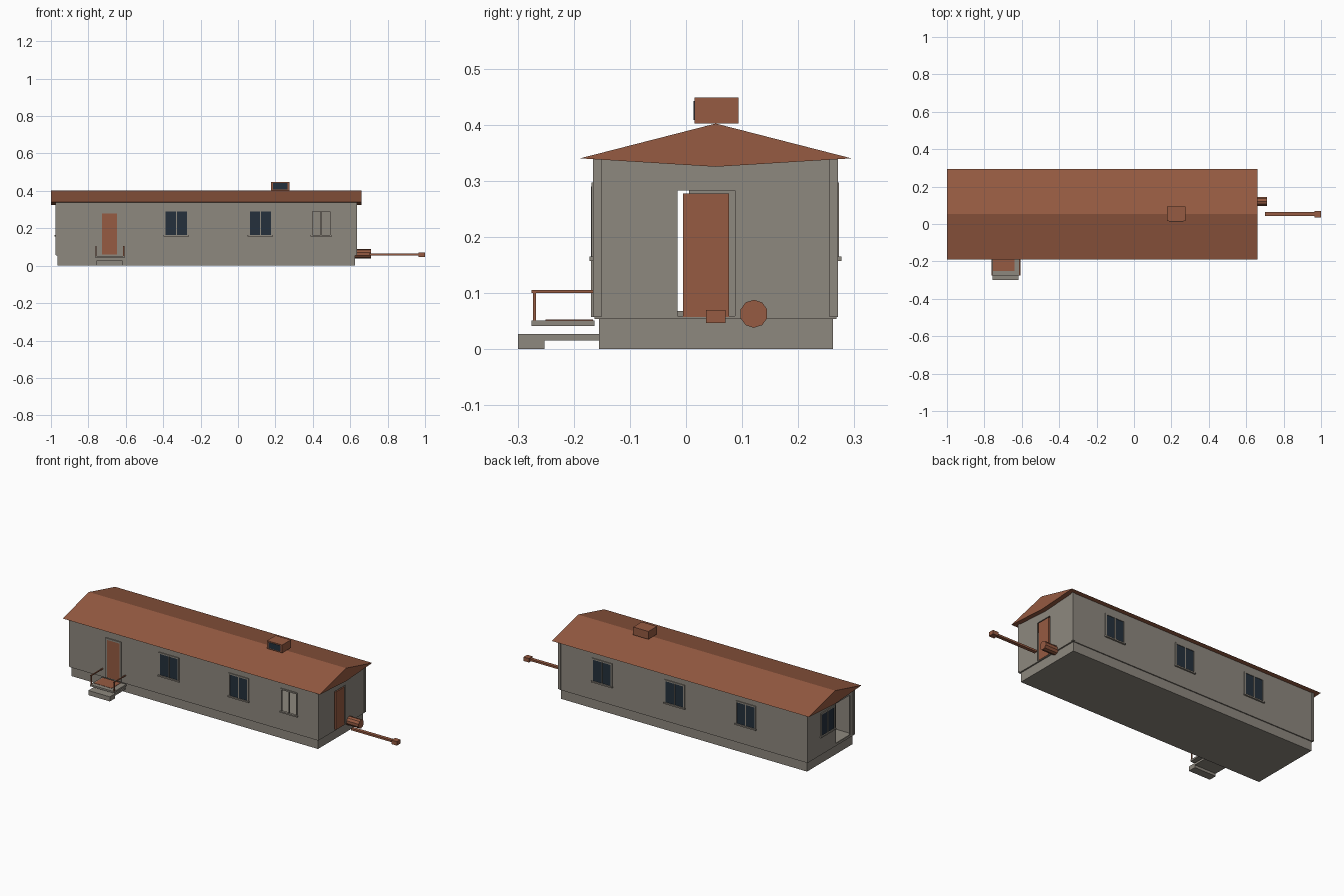
import bpy, bmesh, math
from mathutils import Vector

if "Cube" in bpy.data.objects:
    bpy.data.objects.remove(bpy.data.objects["Cube"])


def material(name, col):
    m = bpy.data.materials.new(name)
    m.diffuse_color = (*col, 1)
    m.use_nodes = True
    m.node_tree.nodes["Principled BSDF"].inputs["Base Color"].default_value = m.diffuse_color
    return m


GREY = material("warm_grey", (0.27, 0.246, 0.21))
RUST = material("rust_brown", (0.305, 0.104, 0.054))
GLASS = material("dark_glass", (0.018, 0.03, 0.045))


def finish(name, bm, mat):
    bmesh.ops.recalc_face_normals(bm, faces=bm.faces)
    me = bpy.data.meshes.new(name)
    bm.to_mesh(me)
    bm.free()
    me.materials.append(mat)
    ob = bpy.data.objects.new(name, me)
    bpy.context.collection.objects.link(ob)
    return ob


def box(name, x, y, z, mat=GREY):
    bm = bmesh.new()
    bmesh.ops.create_cube(bm, size=1)
    for v in bm.verts:
        v.co = Vector([(r[0] + r[1]) / 2 + c * (r[1] - r[0])
                       for r, c in zip((x, y, z), v.co)])
    return finish(name, bm, mat)


# Outer wall planes: axis of the outward normal, direction, position
SIDES = {"front": (1, -1, -0.163), "back": (1, 1, 0.268),
         "left": (0, -1, -0.972), "right": (0, 1, 0.633)}
X0, X1, Y0, Y1 = -0.972, 0.633, -0.163, 0.268
Z0, Z1 = 0.057, 0.34


def on_wall(name, side, u, d, z, mat=GREY):
    """Box on a wall: u runs along the wall, d is distance outward."""
    axis, s, p = SIDES[side]
    dd = sorted((p + s * d[0], p + s * d[1]))
    box(name, *((u, dd) if axis else (dd, u)), z, mat)


def wall(side, u0, u1, hole=None):
    d = (-0.006, 0)
    n = side + "_wall"
    if hole is None:
        on_wall(n, side, (u0, u1), d, (Z0, Z1))
        return
    a, b, lo, hi = hole
    on_wall(n + "_near", side, (u0, a), d, (Z0, Z1))
    on_wall(n + "_far", side, (b, u1), d, (Z0, Z1))
    on_wall(n + "_over", side, (a, b), d, (hi, Z1))
    if lo > Z0:
        on_wall(n + "_under", side, (a, b), d, (Z0, lo))


def window(side, c, w=0.13, glass=True):
    n = side + "_window"
    a, b, lo, hi, t = c - w / 2, c + w / 2, 0.162, 0.297, 0.008
    d = (-0.002, 0.005)
    on_wall(n + "_jamb", side, (a, a + t), d, (lo, hi))
    on_wall(n + "_jamb", side, (b - t, b), d, (lo, hi))
    on_wall(n + "_mullion", side, (c - t / 3, c + t / 3), d, (lo, hi))
    on_wall(n + "_head", side, (a, b), d, (hi - t, hi))
    on_wall(n + "_sill", side, (a - 0.003, b + 0.003), (-0.002, 0.009), (lo - 0.005, lo + 0.003))
    if glass:
        on_wall(n + "_glass", side, (a + t, b - t), (0, 0.002), (lo + 0.003, hi - t))


def glaze():
    for ob in bpy.data.objects:
        if "_glass" in ob.name:
            ob.data.materials[0] = GLASS


# Skirt and walls
box("skirt", (-0.965, 0.625), (-0.155, 0.262), (0, Z0))
box("floor", (X0, X1), (Y0, Y1), (Z0 - 0.003, Z0 + 0.002))
wall("front", X0, X1, (0.395, 0.495, 0.165, 0.293))
wall("back", X0, X1)
wall("left", Y0, Y1, (-0.125, 0.005, 0.068, 0.30))
wall("right", Y0, Y1, (-0.015, 0.087, Z0, 0.283))

# Corner trims
for x in ((-0.975, -0.96), (0.621, 0.636)):
    for y in ((-0.166, -0.151), (0.256, 0.271)):
        box("corner_trim", x, y, (Z0, Z1))

# Windows
for c in (-0.33, 0.12):
    window("front", c)
window("front", 0.445, 0.108, glass=False)
for c in (-0.575, -0.115, 0.353):
    window("back", c)
window("left", 0.083)
glaze()

# Doors
on_wall("end_door", "right", (-0.005, 0.077), (-0.006, 0.002), (Z0, 0.277), RUST)
on_wall("front_door", "front", (-0.728, -0.647), (0, 0.003), (0.06, 0.28), RUST)
for u in ((-0.738, -0.728), (-0.647, -0.637)):
    on_wall("door_jamb", "front", u, (0, 0.006), (Z0, 0.29))
on_wall("door_head", "front", (-0.738, -0.637), (0, 0.006), (0.28, 0.29))

# Roof: a shallow diamond profile run along the length
profile = [(-0.189, 0.34), (0.053, 0.402), (0.295, 0.34), (0.053, 0.325)]
bm = bmesh.new()
face = bm.faces.new([bm.verts.new((-1, y, z)) for y, z in profile])
ext = bmesh.ops.extrude_face_region(bm, geom=[face])
for v in ext["geom"]:
    if isinstance(v, bmesh.types.BMVert):
        v.co.x = 0.66
if not face.is_valid or len(bm.faces) < 6:
    bm.faces.new([v for v in bm.verts if v.co.x < 0])
finish("roof", bm, RUST)

# Roof vent
box("roof_vent", (0.177, 0.275), (0.015, 0.094), (0.402, 0.448), RUST)
box("vent_grille", (0.187, 0.265), (0.013, 0.0155), (0.408, 0.442), GLASS)

# Porch, step and railings
box("porch", (-0.763, -0.607), (-0.275, -0.163), (0.041, 0.051))
box("porch_mat", (-0.755, -0.64), (-0.25, -0.166), (0.051, 0.0525), RUST)
box("step", (-0.757, -0.618), (-0.299, -0.252), (0, 0.027))
box("step_support", (-0.757, -0.618), (-0.252, -0.155), (0.015, 0.027))
for x in (-0.759, -0.611):
    box("rail_post", (x - 0.003, x + 0.003), (-0.273, -0.267), (0.051, 0.102), RUST)
    box("handrail", (x - 0.003, x + 0.003), (-0.275, -0.163), (0.1, 0.105), RUST)

# Gas tank on the end wall
bm = bmesh.new()
bmesh.ops.create_cone(bm, cap_ends=True, segments=10, radius1=0.025, radius2=0.025, depth=0.085)
for v in bm.verts:
    v.co = Vector((0.668 + v.co.z, 0.121 + v.co.x, 0.063 + v.co.y))
finish("gas_tank", bm, RUST)

# Tow bar and coupler
box("tow_bar", (0.7, 0.97), (0.043, 0.063), (0.054, 0.065), RUST)
box("coupler", (0.965, 1.0), (0.036, 0.07), (0.047, 0.07), RUST)
